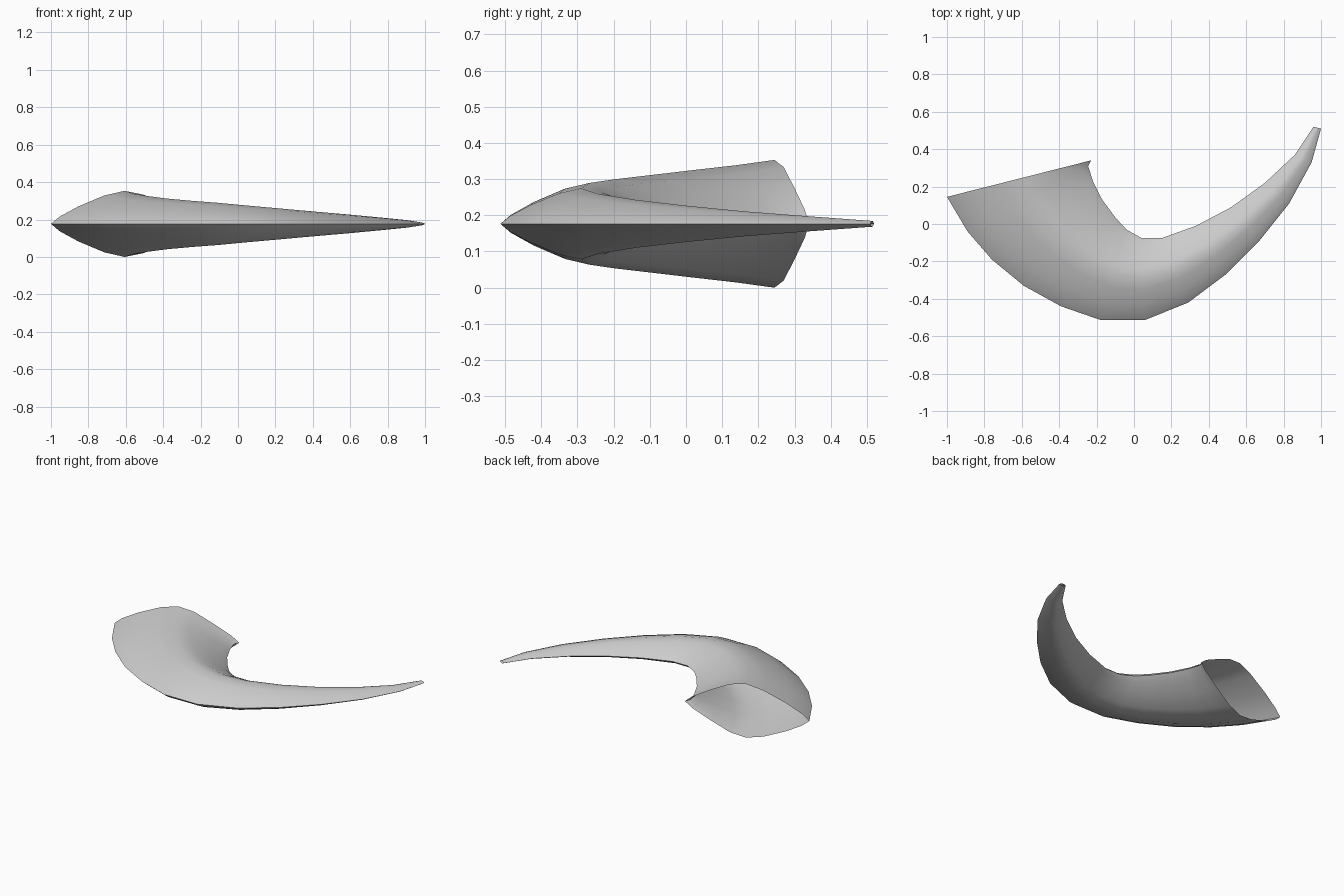
import bpy, bmesh, math

if "Cube" in bpy.data.objects:
    bpy.data.objects.remove(bpy.data.objects["Cube"])

# Curved horn: paired outer / inner edge points (plan view) and half heights
outer = [(-1, .145), (-.89, -.04), (-.76, -.19), (-.59, -.33), (-.39, -.44),
         (-.18, -.513), (.06, -.513), (.29, -.42), (.49, -.27), (.67, -.09),
         (.83, .11), (.95, .33), (1, .51)]
inner = [(-.23, .34), (-.245, .31), (-.22, .23), (-.17, .13), (-.10, .035),
         (-.04, -.03), (.04, -.075), (.15, -.075), (.33, -.01), (.52, .09),
         (.70, .22), (.86, .37), (.96, .52)]
half = [.1765, .162, .149, .135, .123, .113, .098, .083, .066, .05, .034, .02, .008]

# Lens-shaped cross-section: (position outer to inner, relative height)
upper = [(0, 0), (.06, .22), (.19, .53), (.37, .86), (.51, 1),
         (.64, .89), (.79, .57), (.94, .22), (1, 0)]
ring = upper + [(t, -h) for t, h in reversed(upper[1:-1])]

bm = bmesh.new()
rings = []
for (ox, oy), (ix, iy), hh in zip(outer, inner, half):
    rings.append([bm.verts.new((ox + (ix - ox) * t, oy + (iy - oy) * t, .1765 + hh * h))
                  for t, h in ring])

# Skin between the rings; the wide mouth stays open
n = len(ring)
for a, b in zip(rings, rings[1:]):
    for i in range(n):
        j = (i + 1) % n
        bm.faces.new((a[i], a[j], b[j], b[i]))
bmesh.ops.recalc_face_normals(bm, faces=bm.faces)

mesh = bpy.data.meshes.new("horn")
bm.to_mesh(mesh)
bm.free()
horn = bpy.data.objects.new("horn", mesh)
bpy.context.collection.objects.link(horn)
bpy.context.view_layer.objects.active = horn
horn.select_set(True)
bpy.ops.object.shade_smooth_by_angle(angle=math.radians(60))
